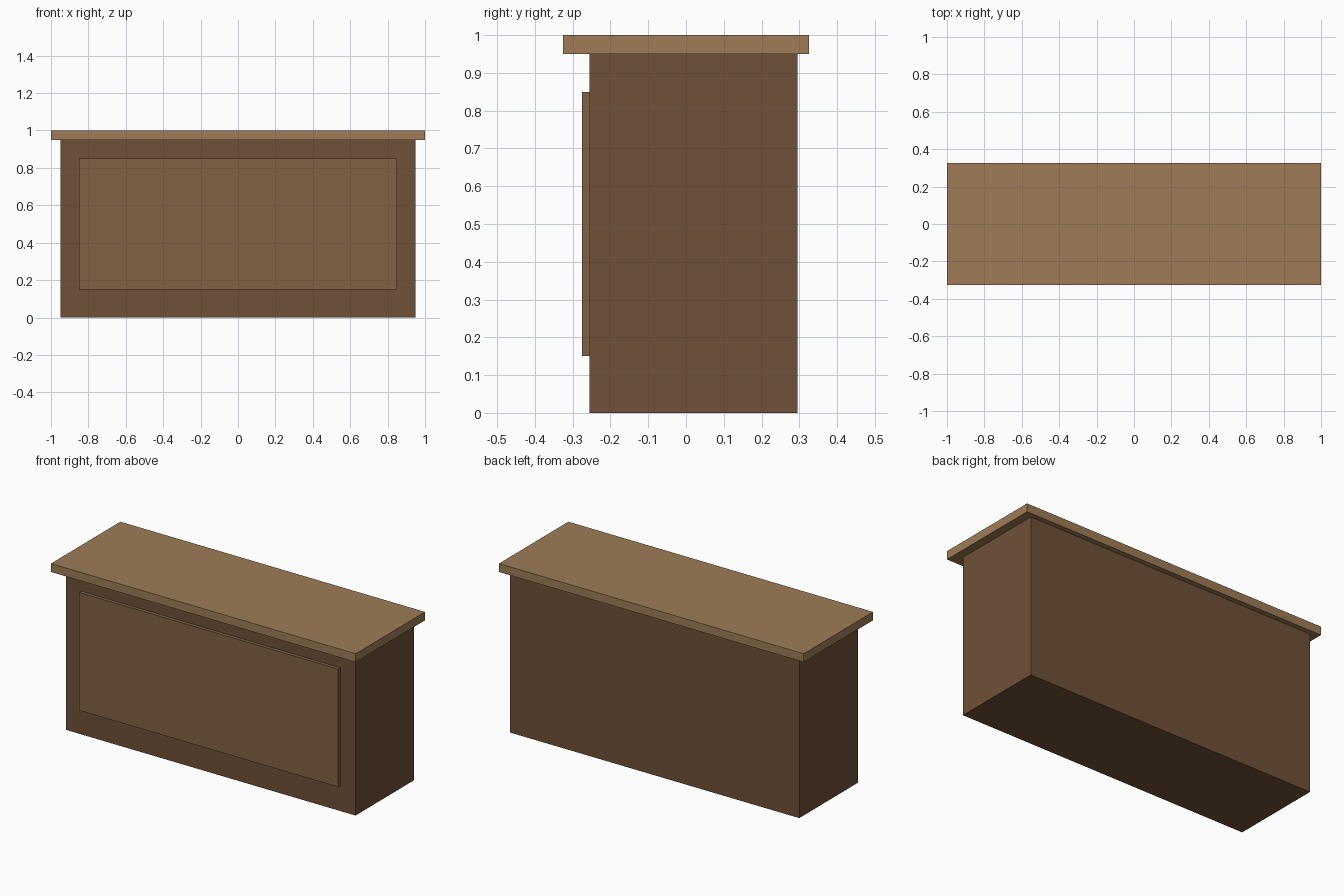
import bpy

if "Cube" in bpy.data.objects:
    bpy.data.objects.remove(bpy.data.objects["Cube"])


def material(name, rgb):
    m = bpy.data.materials.new(name)
    m.diffuse_color = (*rgb, 1.0)
    m.use_nodes = True
    m.node_tree.nodes["Principled BSDF"].inputs["Base Color"].default_value = m.diffuse_color
    return m


def box(name, lo, hi, mat):
    """Flat-sided box between two opposite corners."""
    center = [(a + b) / 2 for a, b in zip(lo, hi)]
    bpy.ops.mesh.primitive_cube_add(size=1, location=center)
    ob = bpy.context.object
    ob.name = name
    ob.scale = [b - a for a, b in zip(lo, hi)]
    bpy.ops.object.transform_apply(location=False, rotation=False, scale=True)
    ob.data.materials.append(mat)
    return ob


dark_wood = material("dark_wood", (0.162, 0.082, 0.040))
mid_wood = material("mid_wood", (0.223, 0.122, 0.058))
light_wood = material("light_wood", (0.342, 0.202, 0.093))

# Counter body, set slightly back under the top
box("counter_body", (-0.95, -0.255, 0), (0.95, 0.295, 0.95), dark_wood)

# Overhanging countertop
box("countertop", (-1, -0.325, 0.95), (1, 0.325, 1), light_wood)

# Raised front panel, sunk a little into the body
box("front_panel", (-0.85, -0.275, 0.15), (0.85, -0.245, 0.85), mid_wood)
